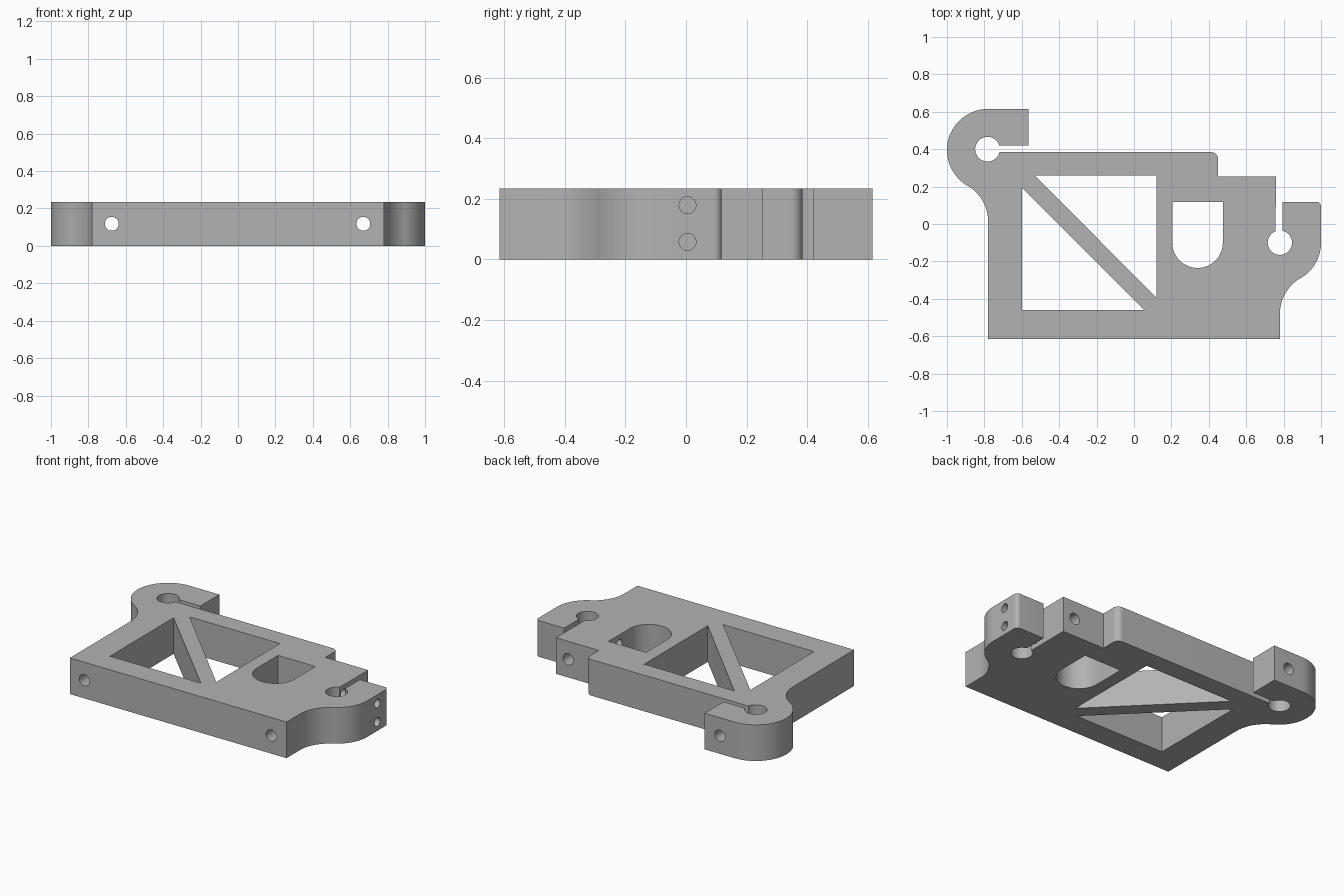
import bpy, bmesh, math
from mathutils import Matrix, Vector

HEIGHT = 0.235
if "Cube" in bpy.data.objects:
    bpy.data.objects.remove(bpy.data.objects["Cube"], do_unlink=True)

grey = bpy.data.materials.new("plain_grey")
grey.use_nodes = True
grey.diffuse_color = (0.45, 0.45, 0.45, 1)
grey.node_tree.nodes["Principled BSDF"].inputs["Base Color"].default_value = grey.diffuse_color


def arc(cx, cy, r, start, end, steps=24):
    """Points on an arc, angles in degrees."""
    angles = [math.radians(start + (end - start) * i / steps) for i in range(steps + 1)]
    return [(cx + r * math.cos(a), cy + r * math.sin(a)) for a in angles]


def prism(name, points, bottom, top):
    """Extrude a flat outline upward."""
    bm = bmesh.new()
    face = bm.faces.new([bm.verts.new((x, y, bottom)) for x, y in points])
    extruded = bmesh.ops.extrude_face_region(bm, geom=[face])["geom"]
    verts = [v for v in extruded if isinstance(v, bmesh.types.BMVert)]
    bmesh.ops.translate(bm, verts=verts, vec=(0, 0, top - bottom))
    bmesh.ops.recalc_face_normals(bm, faces=bm.faces)
    mesh = bpy.data.meshes.new(name)
    bm.to_mesh(mesh)
    bm.free()
    mesh.materials.append(grey)
    obj = bpy.data.objects.new(name, mesh)
    bpy.context.collection.objects.link(obj)
    return obj


def drill(name, start, end, r):
    """Cylinder cutter between two points."""
    start, end = Vector(start), Vector(end)
    axis = end - start
    obj = prism(name, arc(0, 0, r, 0, 360, 32)[:-1], 0, axis.length)
    turn = axis.to_track_quat("Z", "Y").to_matrix().to_4x4()
    obj.data.transform(Matrix.Translation(start) @ turn)
    return obj


# Plate outline with both split clamps, counterclockwise
outline = [(-0.78, -0.615), (0.78, -0.615)]
outline += arc(1.0, -0.48, 0.22, 180, 120)            # right neck
outline += arc(0.78, -0.10, 0.22, -60, 0)[1:]         # right clamp
outline += arc(0.975, 0.093, 0.025, 0, 90, 8)
outline += [(0.795, 0.118)]
outline += arc(0.78, -0.10, 0.065, 77, -250, 48)      # right bore
outline += [(0.758, 0.255), (0.45, 0.255)]
outline += arc(0.41, 0.345, 0.04, 0, 90, 10)
outline += arc(-0.783, 0.40, 0.066, -13, -342, 48)    # left bore
outline += [(-0.565, 0.42), (-0.565, 0.615)]
outline += arc(-0.78, 0.395, 0.22, 90, 240, 48)       # left clamp
outline += arc(-1.0, 0.014, 0.22, 60, 0)[1:]          # left neck
body = prism("bracket_body", outline, 0, HEIGHT)

# Windows either side of the diagonal brace, and the round-ended pocket
low, high = -0.1, HEIGHT + 0.1
cutters = [
    prism("lower_window", [(-0.6, 0.195), (-0.6, -0.46), (0.055, -0.46)], low, high),
    prism("upper_window", [(-0.53, 0.26), (0.12, -0.395), (0.12, 0.26)], low, high),
    prism("round_pocket", [(0.475, 0.118), (0.205, 0.118)]
          + arc(0.34, -0.10, 0.135, 180, 360), low, high),
]
# Long bolt holes, front to back
for x in (-0.675, 0.67):
    cutters.append(drill("bolt_hole", (x, -0.8, 0.118), (x, 0.8, 0.118), 0.037))
# Clamp screw holes, right end into the pocket
for z in (0.058, 0.179):
    cutters.append(drill("clamp_hole", (1.2, 0.005, z), (0.4, 0.005, z), 0.028))

for cutter in cutters:
    cutter.hide_render = True
    cut = body.modifiers.new(cutter.name, "BOOLEAN")
    cut.operation = "DIFFERENCE"
    cut.solver = "EXACT"
    cut.object = cutter

# Bake the cuts and drop the cutters
bpy.context.view_layer.update()
result = bpy.data.meshes.new_from_object(body.evaluated_get(bpy.context.evaluated_depsgraph_get()))
body.modifiers.clear()
body.data = result
for cutter in cutters:
    bpy.data.objects.remove(cutter, do_unlink=True)

bpy.ops.object.select_all(action="DESELECT")
body.select_set(True)
bpy.context.view_layer.objects.active = body
bpy.ops.object.shade_smooth_by_angle(angle=math.radians(30))
